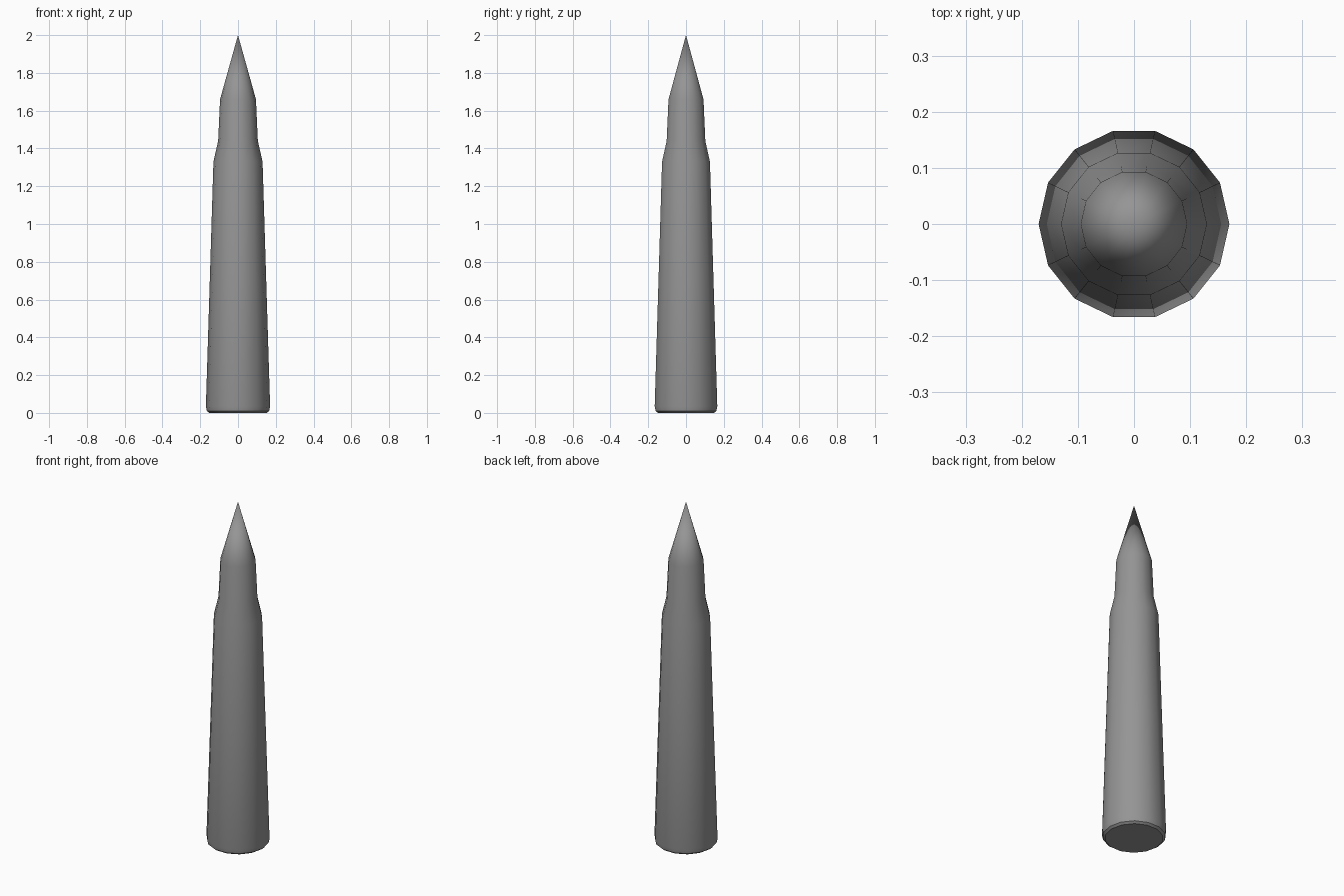
import bpy, bmesh, math

cube = bpy.data.objects.get("Cube")
if cube:
    bpy.data.objects.remove(cube, do_unlink=True)

SIDES = 14


def make_material(name, colour):
    mat = bpy.data.materials.new(name)
    mat.use_nodes = True
    mat.diffuse_color = colour
    mat.node_tree.nodes["Principled BSDF"].inputs["Base Color"].default_value = colour
    return mat


def lathe(name, profile, mat):
    """Turn (radius, height) pairs around z; a zero radius closes to a point."""
    bm = bmesh.new()
    rings = []
    for r, z in profile:
        count = SIDES if r > 0 else 1
        rings.append([bm.verts.new((r * math.cos(math.tau * i / SIDES),
                                    r * math.sin(math.tau * i / SIDES), z))
                      for i in range(count)])
    for low, high in zip(rings, rings[1:]):
        for i in range(SIDES):
            j = (i + 1) % SIDES
            if len(high) == 1:
                bm.faces.new((low[i], low[j], high[0]))
            else:
                bm.faces.new((low[i], low[j], high[j], high[i]))
    bm.faces.new(rings[0][::-1])
    mesh = bpy.data.meshes.new(name)
    bm.to_mesh(mesh)
    bm.free()
    mesh.materials.append(mat)
    obj = bpy.data.objects.new(name, mesh)
    bpy.context.collection.objects.link(obj)
    bpy.ops.object.select_all(action='DESELECT')
    obj.select_set(True)
    bpy.context.view_layer.objects.active = obj
    bpy.ops.object.shade_smooth_by_angle(angle=math.radians(30))
    return obj


grey = make_material("grey_metal", (0.3, 0.3, 0.3, 1))

# Bevelled base, tapered body, shoulder, neck and pointed tip in one shell
lathe("cartridge", [
    (0.152, 0), (0.165, 0.01), (0.17, 0.035),
    (0.15, 0.68), (0.13, 1.33),
    (0.105, 1.44), (0.095, 1.66), (0, 2),
], grey)
